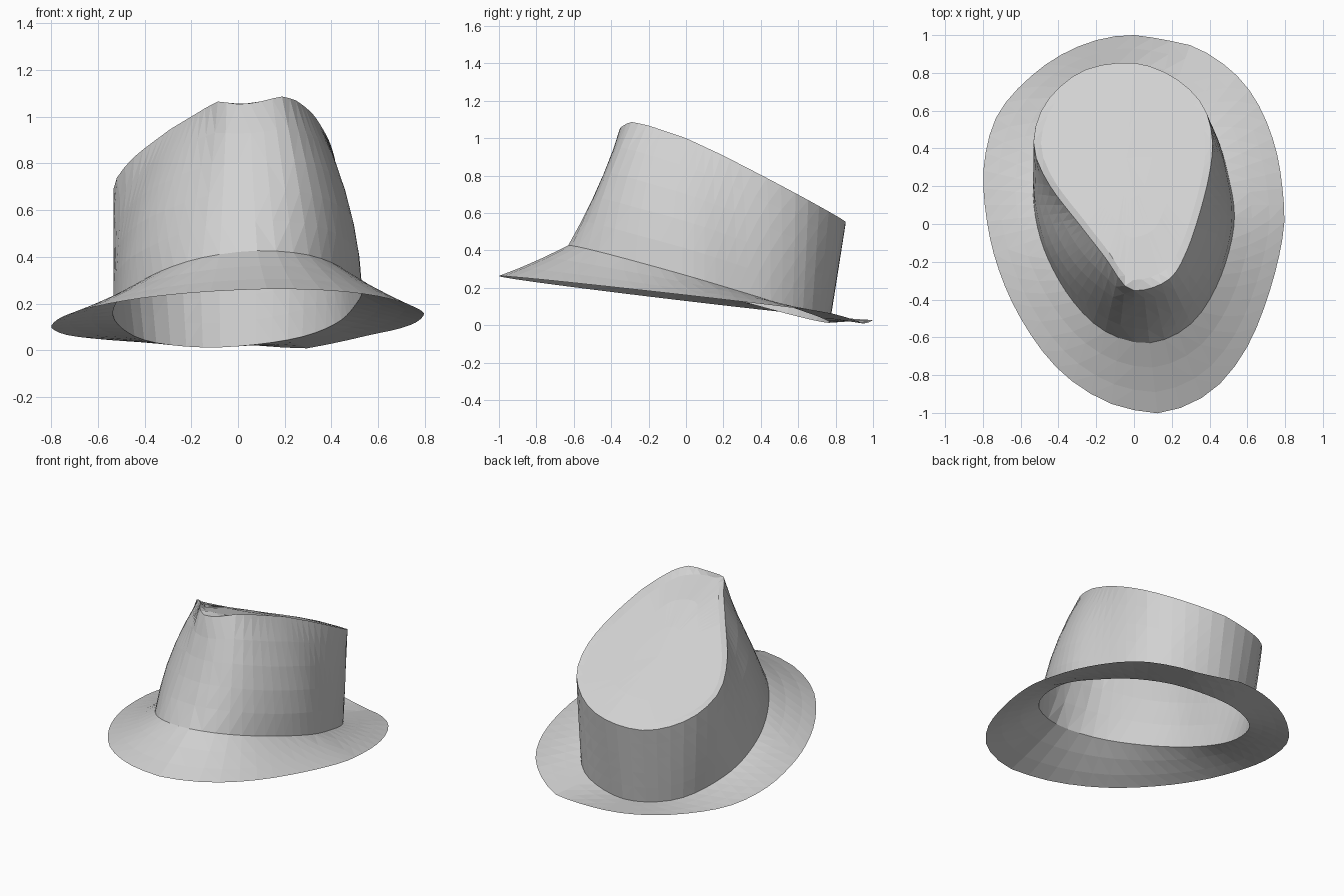
import bpy, bmesh, math

if "Cube" in bpy.data.objects:
    bpy.data.objects.remove(bpy.data.objects["Cube"], do_unlink=True)

SIDES = 56
CENTRE_Y = 0.1
GREY = (0.64, 0.64, 0.64, 1)

felt = bpy.data.materials.new("grey felt")
felt.use_nodes = True
felt.diffuse_color = GREY
felt.node_tree.nodes["Principled BSDF"].inputs["Base Color"].default_value = GREY


def lerp(a, b, t):
    return a + (b - a) * t


def table(pairs, v):
    """Piecewise linear lookup in sorted pairs."""
    for (a, p), (b, q) in zip(pairs, pairs[1:]):
        if v <= b:
            return lerp(p, q, (v - a) / (b - a))
    return pairs[-1][1]


def outline(points):
    """Smooth closed outline, resampled at even angles starting at the front."""
    polar = []
    n = len(points)
    for i in range(n):
        p = [points[(i + k) % n] for k in (-1, 0, 1, 2)]
        for s in range(6):
            t = s / 6
            x, y = (0.5 * (2 * p[1][c] + (p[2][c] - p[0][c]) * t
                    + (2 * p[0][c] - 5 * p[1][c] + 4 * p[2][c] - p[3][c]) * t * t
                    + (3 * p[1][c] - p[0][c] - 3 * p[2][c] + p[3][c]) * t ** 3) for c in (0, 1))
            y -= CENTRE_Y
            polar.append((math.atan2(x, -y) % math.tau, math.hypot(x, y)))
    polar.sort()
    polar = ([(polar[-1][0] - math.tau, polar[-1][1])] + polar
             + [(polar[0][0] + math.tau, polar[0][1])])
    ring = []
    for i in range(SIDES):
        a = math.tau * i / SIDES
        r = table(polar, a)
        ring.append((r * math.sin(a), CENTRE_Y - r * math.cos(a)))
    return ring


def build(name, rings, tip=None):
    """Skin a stack of rings, with an optional closing point."""
    bm = bmesh.new()
    rows = [[bm.verts.new(p) for p in ring] for ring in rings]
    for low, high in zip(rows, rows[1:]):
        for i in range(SIDES):
            j = (i + 1) % SIDES
            bm.faces.new((low[i], low[j], high[j], high[i]))
    if tip:
        end = bm.verts.new(tip)
        for i in range(SIDES):
            bm.faces.new((rows[-1][i], rows[-1][(i + 1) % SIDES], end))
    bmesh.ops.triangulate(bm, faces=bm.faces[:])
    mesh = bpy.data.meshes.new(name)
    bm.to_mesh(mesh)
    bm.free()
    mesh.materials.append(felt)
    obj = bpy.data.objects.new(name, mesh)
    bpy.context.collection.objects.link(obj)


# Plan outlines, counter-clockwise from the front
brim_edge = outline([(.1, -1), (.23, -.98), (.43, -.87), (.6, -.65), (.72, -.35), (.79, -.05),
                     (.79, .15), (.75, .4), (.66, .63), (.53, .8), (.34, .93), (.16, .975),
                     (-.04, 1), (-.27, .95), (-.5, .82), (-.71, .6), (-.79, .35), (-.79, .1),
                     (-.73, -.2), (-.6, -.5), (-.4, -.77), (-.15, -.94)])
crown_base = outline([(.08, -.63), (.3, -.53), (.45, -.3), (.53, 0), (.5, .25), (.42, .5),
                      (.25, .69), (-.03, .77), (-.25, .72), (-.42, .58), (-.52, .33),
                      (-.53, .1), (-.47, -.15), (-.33, -.4), (-.15, -.57)])
crown_rim = outline([(-.04, -.335), (.07, -.345), (.2, -.28), (.28, -.14), (.345, .05),
                     (.4, .27), (.415, .45), (.37, .62), (.25, .75), (.1, .83), (-.05, .855),
                     (-.25, .82), (-.4, .72), (-.5, .58), (-.53, .4), (-.45, .21),
                     (-.29, 0), (-.15, -.18)])

TOP = [(-.36, 1.05), (-.3, 1.083), (-.2, 1.06), (0, .99), (.2, .895), (.45, .765), (.86, .55)]


def base_z(x, y):
    return .24 - .29 * y + .05 * x


def edge_z(x, y):
    dip = .035 * max(0, 1 - abs(x - .28) / .3) if y > .5 else 0
    return .145 - .115 * y + .02 * x - dip


def top_z(x, y):
    return table(TOP, y) + (.15 if x < 0 else .03) * x


# Brim: a sloped band with a slight sag
brim = []
for t in (0, .35, .7, 1):
    ring = []
    for (bx, by), (ex, ey) in zip(crown_base, brim_edge):
        sag = .03 * t * (1 - t) * max(0, -ey)
        ring.append((lerp(bx, ex, t), lerp(by, ey, t),
                     max(0, lerp(base_z(bx, by), edge_z(ex, ey), t) - sag)))
    brim.append(ring)
build("brim", brim[::-1])

# Crown wall: pinched at the front, full at the sides
crown = []
for t in (0, .2, .4, .6, .8, 1):
    ring = []
    for i, ((bx, by), (rx, ry)) in enumerate(zip(crown_base, crown_rim)):
        a = math.tau * i / SIDES
        swell = .07 * abs(math.sin(a)) * (1 + math.cos(a)) - .06 * max(0, math.cos(a)) ** 10
        swell *= 2 * t * (1 - t)
        ring.append((lerp(bx, rx, t) + swell * math.sin(a),
                     lerp(by, ry, t) - swell * math.cos(a),
                     lerp(base_z(bx, by), top_z(rx, ry), t)))
    crown.append(ring)

# Crown top: a narrow lip, then a shallow sloping dish
for scale in (.92, .6, .3):
    ring = []
    for x, y in crown_rim:
        px, py = lerp(-.04, x, scale), lerp(.35, y, scale)
        sink = .025 * max(0, min(1, (.7 - py) / .5))
        ring.append((px, py, top_z(px, py) - sink))
    crown.append(ring)
build("crown", crown, (-.04, .35, top_z(-.04, .35) - .02))
